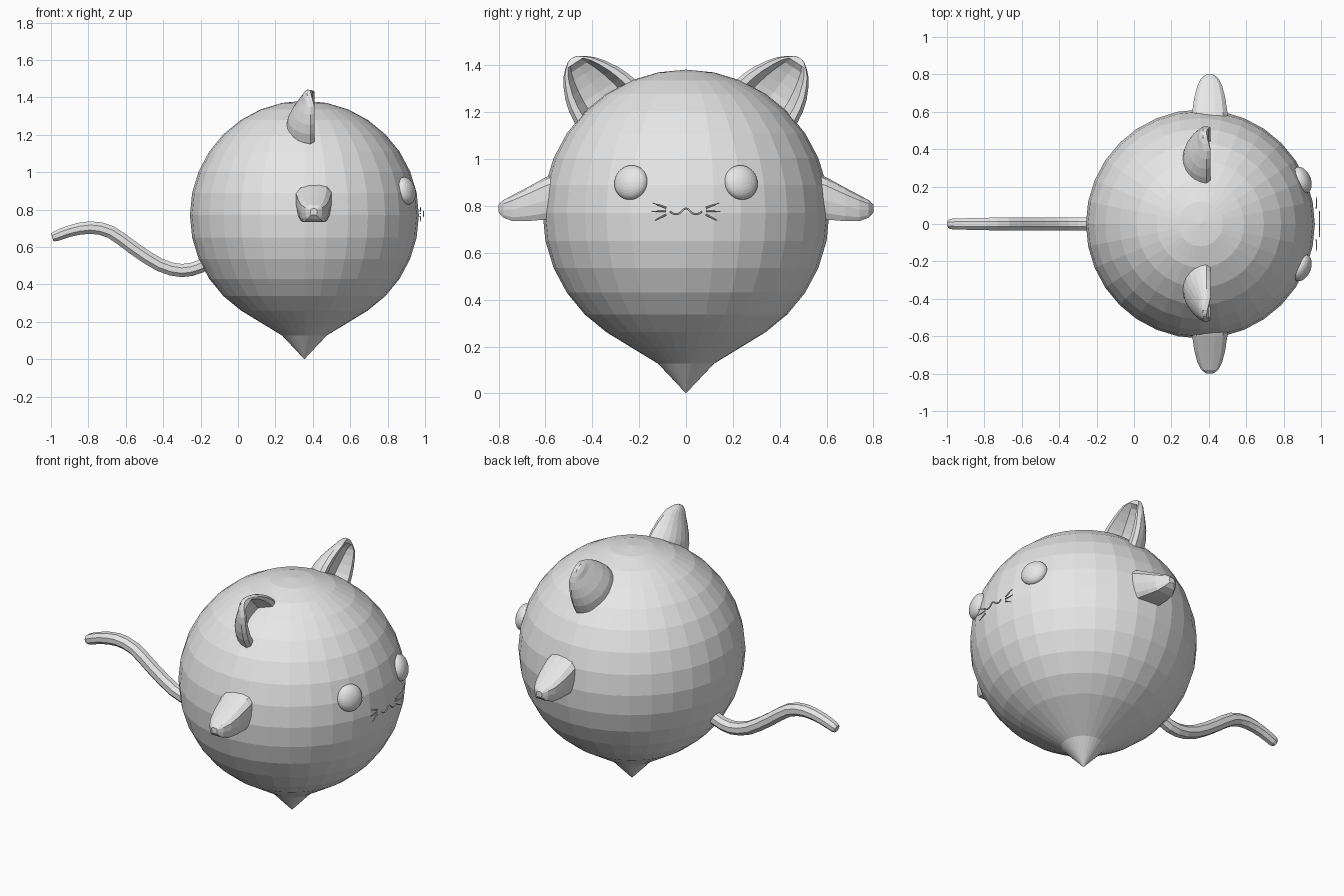
import bpy, bmesh, math
from mathutils import Vector

if "Cube" in bpy.data.objects:
    bpy.data.objects.remove(bpy.data.objects["Cube"])

CX, CZ, R = 0.355, 0.77, 0.612      # body centre and radius

grey = bpy.data.materials.new("light_grey")
grey.diffuse_color = (0.8, 0.8, 0.8, 1)
grey.use_nodes = True
grey.node_tree.nodes["Principled BSDF"].inputs["Base Color"].default_value = grey.diffuse_color


def finish(bm, name):
    bmesh.ops.recalc_face_normals(bm, faces=bm.faces)
    me = bpy.data.meshes.new(name)
    bm.to_mesh(me)
    bm.free()
    me.materials.append(grey)
    ob = bpy.data.objects.new(name, me)
    bpy.context.collection.objects.link(ob)
    return ob


def loft(name, rings):
    """Skin a list of equal-sized closed rings and cap both ends."""
    bm = bmesh.new()
    vs = [[bm.verts.new(p) for p in ring] for ring in rings]
    n = len(rings[0])
    for a, b in zip(vs, vs[1:]):
        for i in range(n):
            j = (i + 1) % n
            bm.faces.new((a[i], a[j], b[j], b[i]))
    bm.faces.new(vs[0])
    bm.faces.new(vs[-1])
    return finish(bm, name)


def tube(name, pts, radii, sides=8):
    """Tube along a path; the side axis stays square to the path."""
    pts = [Vector(p) for p in pts]
    rings = []
    for i, p in enumerate(pts):
        t = (pts[min(i + 1, len(pts) - 1)] - pts[max(i - 1, 0)]).normalized()
        ref = Vector((0, 1, 0)) if abs(t.y) < 0.5 else Vector((1, 0, 0))
        u = (ref - t * ref.dot(t)).normalized()
        v = t.cross(u)
        angs = [2 * math.pi * (k + 0.5) / sides for k in range(sides)]
        rings.append([p + radii[i] * (u * math.cos(a) + v * math.sin(a)) for a in angs])
    return loft(name, rings)


def smooth_path(pts, steps=3):
    """Catmull-Rom interpolation of tuples of any length."""
    out = []
    for i in range(len(pts) - 1):
        p0, p1, p2, p3 = (pts[max(0, min(len(pts) - 1, i + k))] for k in (-1, 0, 1, 2))
        for s in range(steps):
            t = s / steps
            out.append(tuple(0.5 * (2 * b + (c - a) * t + (2 * a - 5 * b + 4 * c - d) * t * t
                                    + (3 * b - a - 3 * c + d) * t ** 3)
                             for a, b, c, d in zip(p0, p1, p2, p3)))
    return out + [pts[-1]]


# Body: faceted ball with the lowest point drawn down to a tip
bm = bmesh.new()
bmesh.ops.create_uvsphere(bm, u_segments=32, v_segments=16, radius=R)
for v in bm.verts:
    if v.co.z < -0.99 * R:
        v.co.z = -CZ
    elif v.co.z < -0.95 * R:
        v.co.z -= 0.043
    elif v.co.z < -0.9 * R:
        v.co.z -= 0.008
    v.co += Vector((CX, 0, CZ))
finish(bm, "body")

# Eyes: flattened balls lying on the body
for s, side in ((1, "left"), (-1, "right")):
    bm = bmesh.new()
    bmesh.ops.create_uvsphere(bm, u_segments=32, v_segments=16, radius=0.075)
    centre = Vector((0.898, s * 0.235, 0.9))
    normal = centre - Vector((CX, 0, CZ))
    turn = normal.to_track_quat('Z', 'Y')
    for v in bm.verts:
        v.co.z *= 0.6
        v.co = turn @ v.co + centre
    finish(bm, side + "_eye")

# Ears: rounded shells with a dished front, (height, half width, depth, dish)
EAR = [(-0.10, 0.16, 0.155, 0.3), (0.0, 0.16, 0.15, 0.5), (0.05, 0.15, 0.14, 0.5),
       (0.10, 0.132, 0.118, 0.5), (0.15, 0.105, 0.09, 0.5), (0.185, 0.08, 0.07, 0.45),
       (0.21, 0.053, 0.052, 0.0), (0.228, 0.028, 0.03, 0.0), (0.235, 0.008, 0.01, 0.0)]
for s, side in ((1, "left"), (-1, "right")):
    rings = []
    for h, w, d, dish in EAR:
        fx = 0.408 - 0.02 * max(0, (h - 0.19) / 0.045)
        sec = [(w * math.cos(a), fx - 0.02 - (d - 0.02) * math.sin(a))
               for a in (math.pi * k / 12 for k in range(13))]
        sec += [(-0.9 * w, fx), (-0.72 * w, fx), (-0.5 * w, fx - dish * d), (0, fx - dish * d * 1.15),
                (0.5 * w, fx - dish * d), (0.72 * w, fx), (0.9 * w, fx)]
        lean = 0.02 * max(0, h) / 0.235
        rings.append([(x, s * (0.343 + 0.84 * (a + lean) + 0.54 * h),
                       1.245 - 0.54 * (a + lean) + 0.84 * h) for a, x in sec])
    loft(side + "_ear", rings)

# Arms: tapering paddles, (reach, half width, bottom, top)
ARM = [(0.50, 0.098, 0.745, 0.965), (0.60, 0.094, 0.742, 0.922), (0.68, 0.082, 0.735, 0.878),
       (0.74, 0.066, 0.735, 0.846), (0.78, 0.045, 0.75, 0.825), (0.80, 0.018, 0.772, 0.805)]
SECTION = [(-0.75, 0), (-0.9, 0.15), (-1, 0.45), (-1, 0.8), (-0.75, 0.95), (-0.3, 1),
           (0.3, 1), (0.75, 0.95), (1, 0.8), (1, 0.45), (0.9, 0.15), (0.75, 0)]
for s, side in ((1, "left"), (-1, "right")):
    loft(side + "_arm", [[(0.405 + w * a, s * y, lo + (hi - lo) * b) for a, b in SECTION]
                         for y, w, lo, hi in ARM])

# Tail: wavy eight-sided tube, (x, z, radius)
TAIL = [(-0.12, 0.55, 0.038), (-0.2, 0.497, 0.038), (-0.3, 0.474, 0.038), (-0.42, 0.505, 0.038),
        (-0.56, 0.595, 0.038), (-0.68, 0.68, 0.037), (-0.79, 0.704, 0.036),
        (-0.9, 0.685, 0.033), (-0.975, 0.657, 0.03), (-0.993, 0.651, 0.02)]
path = smooth_path(TAIL, 2)
tube("tail", [(x, 0, z) for x, z, r in path], [r for x, z, r in path])

# Mouth: thin double curve
MOUTH = [(-0.068, 0.777), (-0.058, 0.769), (-0.04, 0.765), (-0.024, 0.772), (-0.008, 0.787),
         (0.008, 0.787), (0.024, 0.772), (0.04, 0.765), (0.058, 0.769), (0.068, 0.777)]
path = smooth_path(MOUTH, 3)
tube("mouth", [(0.992, y, z) for y, z in path], [0.004] * len(path), 6)

# Whiskers: three thin rods on each cheek
for s, side in ((1, "left"), (-1, "right")):
    for i, (y0, z0, y1, z1) in enumerate([(0.085, 0.792, 0.142, 0.813),
                                          (0.085, 0.778, 0.148, 0.776),
                                          (0.085, 0.763, 0.133, 0.738)]):
        tube(f"{side}_whisker_{i + 1}", [(0.975, s * y0, z0), (0.975, s * y1, z1)],
             [0.004, 0.002], 6)
